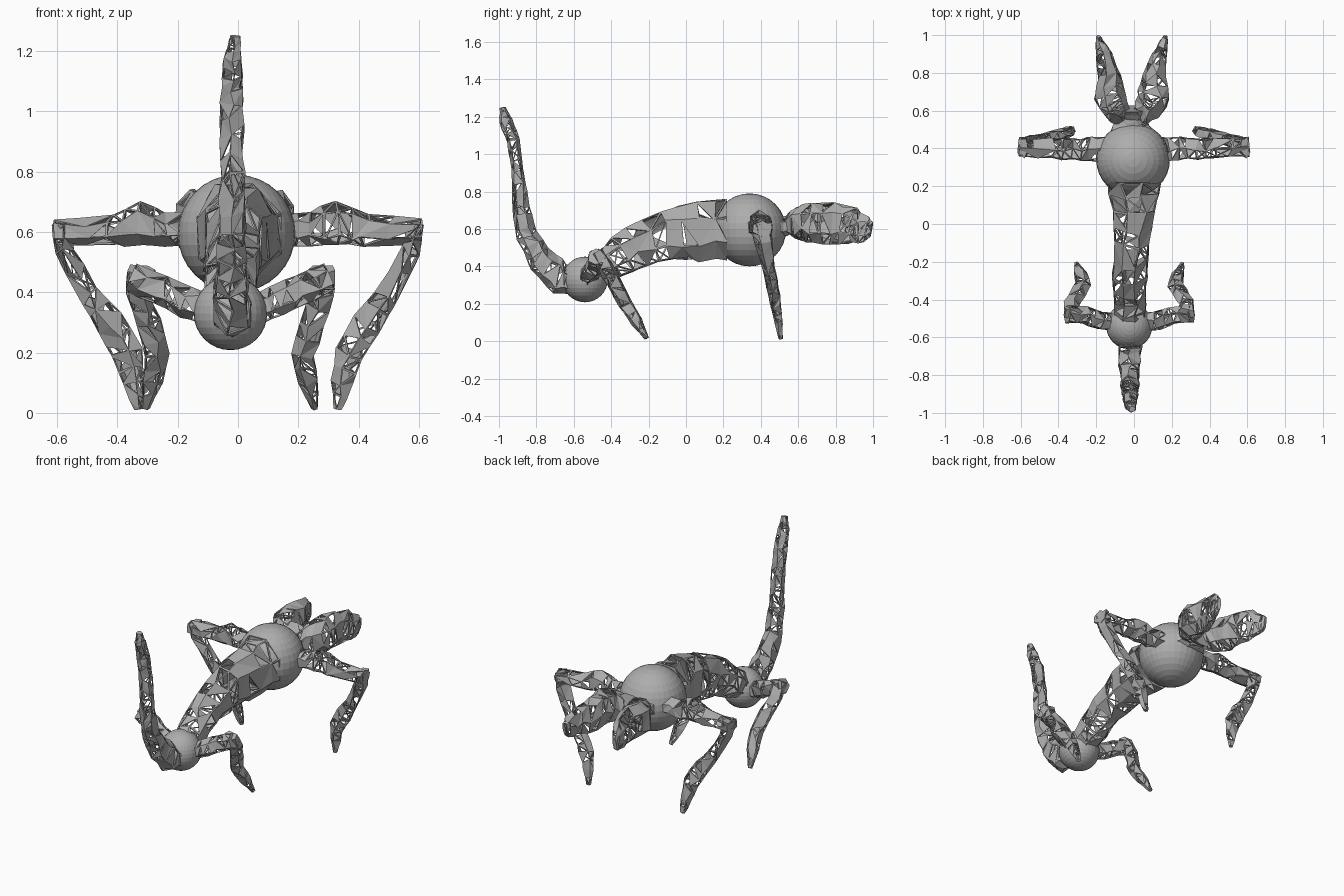
import bpy, bmesh, math, random
from mathutils import Vector

if "Cube" in bpy.data.objects:
    bpy.data.objects.remove(bpy.data.objects["Cube"])

random.seed(7)
GREY = bpy.data.materials.new("stone grey")
GREY.diffuse_color = (0.42, 0.42, 0.42, 1)
GREY.use_nodes = True
GREY.node_tree.nodes["Principled BSDF"].inputs["Base Color"].default_value = GREY.diffuse_color


def finish(bm, name):
    mesh = bpy.data.meshes.new(name)
    bmesh.ops.recalc_face_normals(bm, faces=bm.faces)
    bm.to_mesh(mesh)
    bm.free()
    mesh.materials.append(GREY)
    obj = bpy.data.objects.new(name, mesh)
    bpy.context.collection.objects.link(obj)
    return obj


def ball(name, centre, radius):
    bm = bmesh.new()
    bmesh.ops.create_uvsphere(bm, u_segments=32, v_segments=16, radius=radius)
    bmesh.ops.translate(bm, verts=bm.verts, vec=centre)
    finish(bm, name)


def lattice_tube(name, stations, side, sides=6, cuts=2, mirror=None, holes=0.45, thick=0.006):
    """Loft through (x, y, z, half width along side, half depth), then pierce it."""
    side = Vector(side)
    pts = [Vector(s[:3]) for s in stations]
    if mirror is not None:
        pts = [Vector((2 * mirror - p.x, p.y, p.z)) for p in pts]
        side.x = -side.x
    # frame of each station, with extra rings between them
    frames = []
    for i, p in enumerate(pts):
        before = (p - pts[i - 1]).normalized() if i else Vector()
        after = (pts[i + 1] - p).normalized() if i < len(pts) - 1 else Vector()
        tangent = (before + after).normalized()
        across = (side - tangent * side.dot(tangent)).normalized()
        frames.append((p, across * stations[i][3], tangent.cross(across) * stations[i][4]))
    rings = []
    for i in range(len(frames) - 1):
        for c in range(cuts):
            f = c / cuts
            rings.append([u.lerp(v, f) for u, v in zip(frames[i], frames[i + 1])])
    rings.append(frames[-1])

    bm = bmesh.new()
    grid = []
    for k, (p, a, b) in enumerate(rings):
        ring = []
        for j in range(sides):
            ang = 2 * math.pi * (j + 0.5 + random.uniform(-0.22, 0.22)) / sides
            jit = random.uniform(0.97, 1.12)
            slide = Vector()
            if 0 < k < len(rings) - 1:
                slide = (rings[k + 1][0] - rings[k - 1][0]) * random.uniform(-0.12, 0.12)
            ring.append(bm.verts.new(p + slide + (a * math.cos(ang) + b * math.sin(ang)) * jit))
        grid.append(ring)
    for k in range(len(grid) - 1):
        for j in range(sides):
            n = (j + 1) % sides
            q = (grid[k][j], grid[k][n], grid[k + 1][n], grid[k + 1][j])
            if random.random() < 0.5:
                q = q[1:] + q[:1]
            bm.faces.new((q[0], q[1], q[2]))
            bm.faces.new((q[0], q[2], q[3]))
    walls = bm.faces[:]
    bm.faces.new(grid[0][::-1])
    bm.faces.new(grid[-1])
    bmesh.ops.recalc_face_normals(bm, faces=bm.faces)
    # open triangular windows in some of the faces
    for face in [f for f in walls if random.random() < holes]:
        inset = 0.42 * 2 * face.calc_area() / face.calc_perimeter()
        bmesh.ops.inset_individual(bm, faces=[face], thickness=inset)
        bm.faces.remove(face)
    obj = finish(bm, name)
    solid = obj.modifiers.new("strut thickness", 'SOLIDIFY')
    solid.thickness = thick
    solid.offset = -1


# joints of the body
ball("shoulder_ball", (-0.005, 0.34, 0.595), 0.195)
ball("hip_ball", (-0.025, -0.54, 0.33), 0.122)

# arched torso between the balls
lattice_tube("torso", [
    (-0.02, -0.50, 0.36, 0.085, 0.08), (-0.02, -0.40, 0.425, 0.085, 0.095),
    (-0.02, -0.27, 0.505, 0.09, 0.115), (-0.01, -0.10, 0.57, 0.10, 0.14),
    (0, 0.06, 0.595, 0.12, 0.16), (0, 0.22, 0.595, 0.14, 0.17)],
    (1, 0, 0), sides=8)

# tall curled tail
lattice_tube("tail", [
    (-0.022, -0.57, 0.33, 0.07, 0.085), (-0.022, -0.67, 0.335, 0.065, 0.085),
    (-0.022, -0.77, 0.43, 0.058, 0.07), (-0.022, -0.85, 0.56, 0.05, 0.055),
    (-0.02, -0.885, 0.72, 0.045, 0.045), (-0.02, -0.90, 0.92, 0.042, 0.03),
    (-0.02, -0.925, 1.08, 0.04, 0.035), (-0.015, -0.965, 1.18, 0.032, 0.034),
    (-0.01, -0.98, 1.25, 0.018, 0.016)],
    (1, 0, 0), cuts=3)

# neck collar and forked head
lattice_tube("neck", [
    (-0.01, 0.49, 0.61, 0.12, 0.06), (-0.01, 0.56, 0.62, 0.08, 0.05),
    (-0.01, 0.61, 0.63, 0.10, 0.09)], (1, 0, 0), sides=8, holes=0.3)

prong = [
    (0.03, 0.56, 0.62, 0.05, 0.055), (0.075, 0.61, 0.63, 0.075, 0.09),
    (0.11, 0.68, 0.635, 0.09, 0.105), (0.112, 0.78, 0.63, 0.062, 0.105),
    (0.135, 0.89, 0.615, 0.042, 0.092), (0.160, 0.965, 0.60, 0.022, 0.065),
    (0.167, 0.992, 0.595, 0.012, 0.04)]

# front leg: arm outward, then shin folding inward to the foot
front_arm = [
    (0.14, 0.395, 0.61, 0.07, 0.055), (0.24, 0.40, 0.61, 0.065, 0.055),
    (0.33, 0.395, 0.63, 0.06, 0.07), (0.42, 0.40, 0.605, 0.055, 0.05),
    (0.61, 0.405, 0.60, 0.055, 0.042)]
front_shin = [
    (0.59, 0.405, 0.63, 0.055, 0.03), (0.575, 0.415, 0.54, 0.05, 0.035),
    (0.495, 0.445, 0.39, 0.035, 0.04), (0.425, 0.465, 0.30, 0.034, 0.05),
    (0.368, 0.48, 0.20, 0.03, 0.05), (0.345, 0.495, 0.10, 0.022, 0.036),
    (0.33, 0.507, 0.012, 0.012, 0.014)]

# rear leg, smaller and sweeping backward
rear_arm = [
    (0.05, -0.52, 0.34, 0.05, 0.05), (0.13, -0.51, 0.37, 0.05, 0.05),
    (0.21, -0.48, 0.41, 0.048, 0.05), (0.305, -0.475, 0.45, 0.05, 0.045)]
rear_shin = [
    (0.275, -0.475, 0.475, 0.05, 0.035), (0.285, -0.43, 0.395, 0.04, 0.04),
    (0.25, -0.375, 0.30, 0.042, 0.04), (0.22, -0.325, 0.20, 0.04, 0.038),
    (0.235, -0.265, 0.11, 0.036, 0.032), (0.255, -0.21, 0.015, 0.012, 0.012)]

# paired parts on both sides
for label, mid in (("right", None), ("left", 0)):
    head_mid = None if mid is None else -0.012
    rear_mid = None if mid is None else -0.025
    lattice_tube(label + "_head_prong", prong, (1, 0, 0), sides=7, mirror=head_mid)
    lattice_tube(label + "_front_arm", front_arm, (0, 1, 0), mirror=mid)
    lattice_tube(label + "_front_shin", front_shin, (0, 1, 0), mirror=mid, sides=5)
    lattice_tube(label + "_rear_arm", rear_arm, (0, 1, 0), mirror=rear_mid)
    lattice_tube(label + "_rear_shin", rear_shin, (1, 0, 0), mirror=rear_mid, sides=5)
